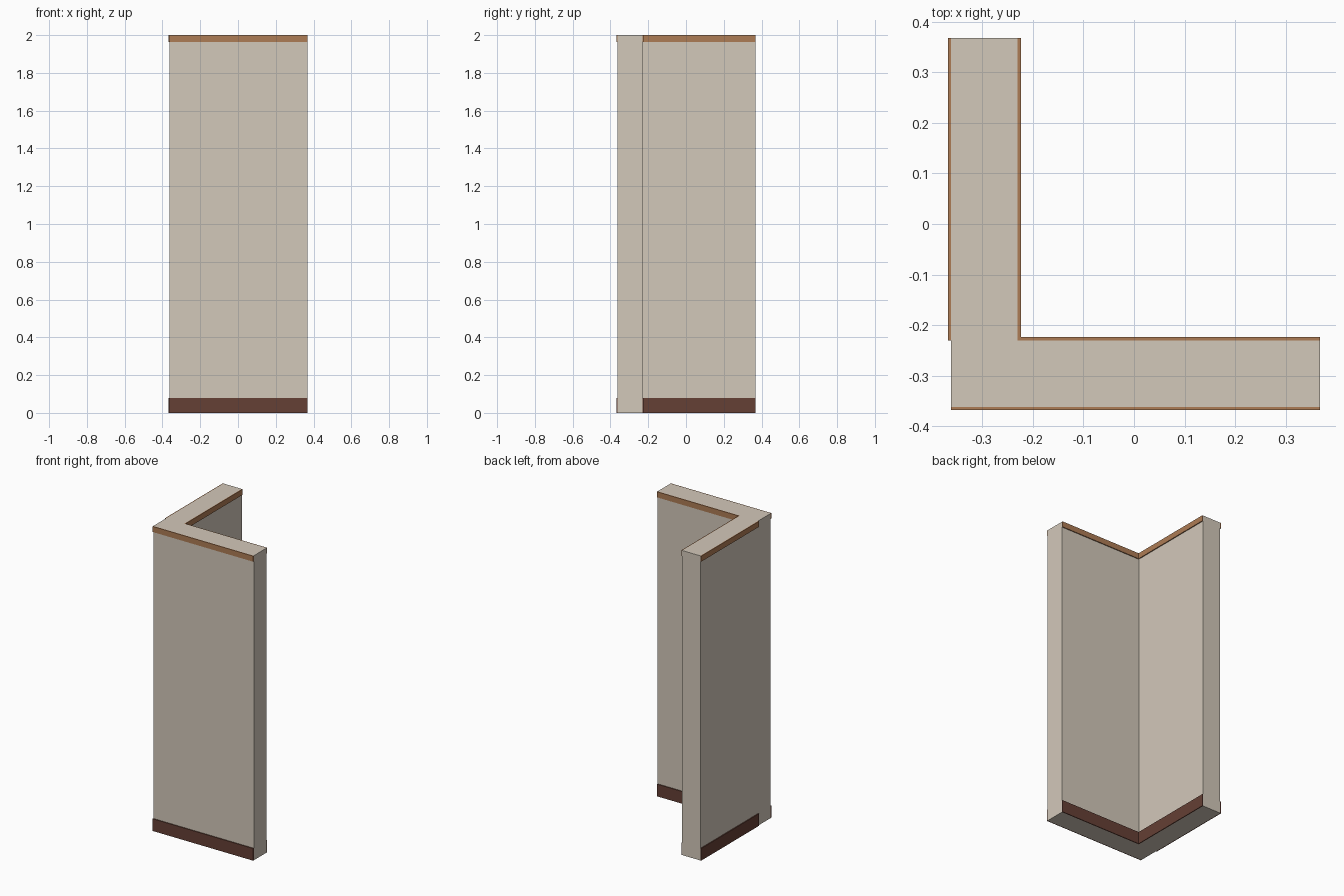
import bpy, bmesh

if "Cube" in bpy.data.objects:
    bpy.data.objects.remove(bpy.data.objects["Cube"])

E = 0.368          # half of the overall footprint
T = 0.006          # how far the trim stands proud
OUT = -E + T       # outer wall face
INN = -0.230       # inner wall face


def material(name, rgb):
    m = bpy.data.materials.new(name)
    m.diffuse_color = (*rgb, 1)
    m.use_nodes = True
    m.node_tree.nodes["Principled BSDF"].inputs["Base Color"].default_value = m.diffuse_color
    return m


def prism(name, outline, z0, z1, mat):
    bm = bmesh.new()
    base = bm.faces.new([bm.verts.new((x, y, z0)) for x, y in outline])
    top = bmesh.ops.extrude_face_region(bm, geom=[base])["geom"]
    bmesh.ops.translate(bm, vec=(0, 0, z1 - z0),
                        verts=[v for v in top if isinstance(v, bmesh.types.BMVert)])
    bmesh.ops.recalc_face_normals(bm, faces=bm.faces)
    mesh = bpy.data.meshes.new(name)
    bm.to_mesh(mesh)
    bm.free()
    mesh.materials.append(mat)
    ob = bpy.data.objects.new(name, mesh)
    bpy.context.collection.objects.link(ob)
    return ob


plaster = material("plaster", (0.65, 0.58, 0.49))
dark_wood = material("dark_wood", (0.13, 0.05, 0.035))
light_wood = material("light_wood", (0.42, 0.20, 0.09))

# L-shaped corner wall
prism("corner_wall", [(OUT, OUT), (E, OUT), (E, INN), (INN, INN), (INN, E), (OUT, E)],
      0, 2, plaster)

# Trim strips: x0, x1, y0, y1; the outer side strip stops short of the corner
strips = {
    "front": (OUT, E, -E, OUT),
    "inner_back": (INN + T, E, INN, INN + T),
    "left": (-E, OUT, INN, E),
    "inner_right": (INN, INN + T, INN, E),
}

# Skirting along the floor and crown rail along the top
for part, z0, z1, mat in (("skirting", 0, 0.08, dark_wood),
                          ("crown_rail", 1.963, 2, light_wood)):
    for side, (x0, x1, y0, y1) in strips.items():
        prism(f"{part}_{side}", [(x0, y0), (x1, y0), (x1, y1), (x0, y1)], z0, z1, mat)
